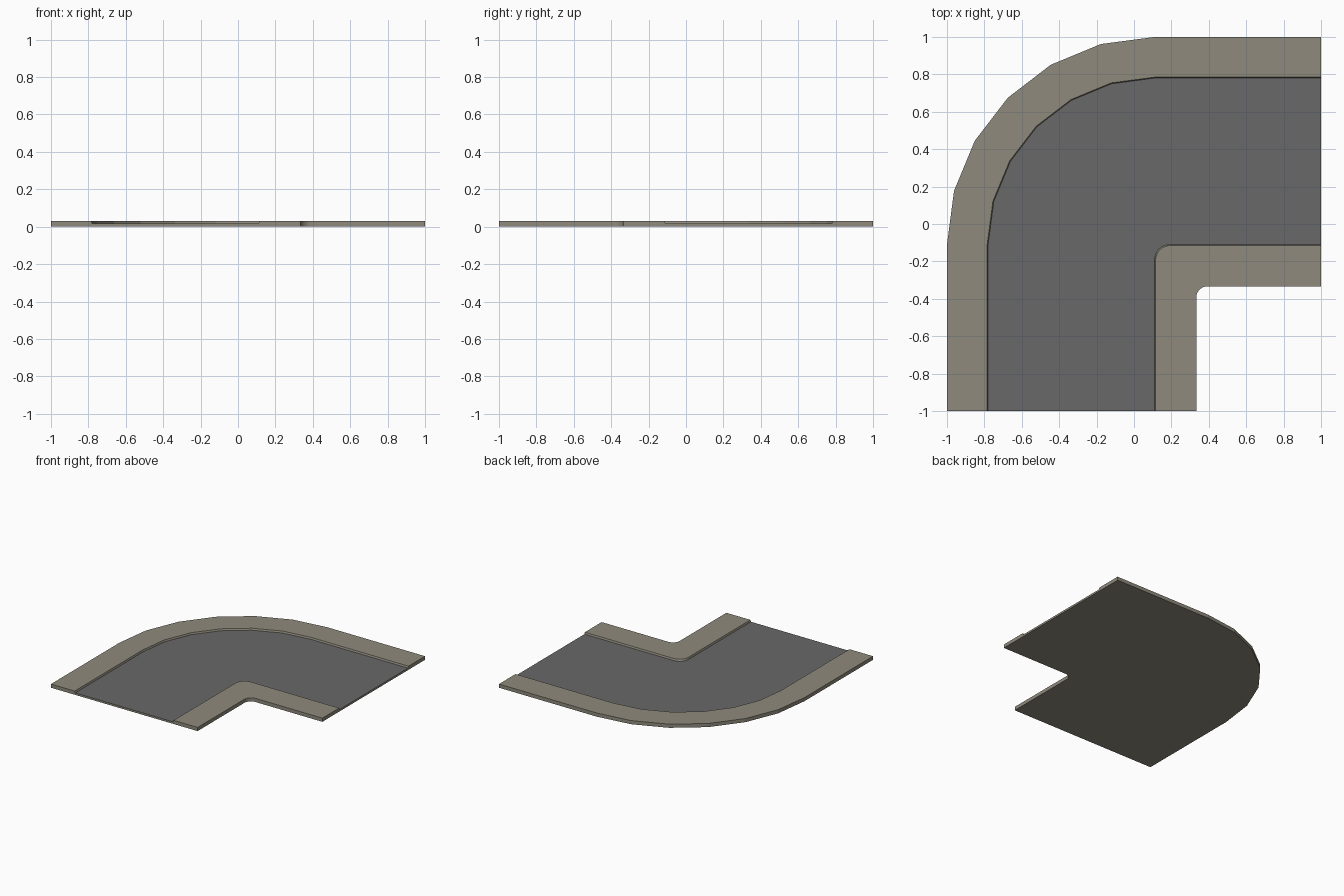
import bpy, bmesh, math

if "Cube" in bpy.data.objects:
    bpy.data.objects.remove(bpy.data.objects["Cube"])

H, ROAD_Z = 0.03, 0.016   # kerb top and road surface heights
SEG = 6                   # sides in each quarter bend


def material(name, rgb):
    m = bpy.data.materials.new(name)
    m.diffuse_color = (*rgb, 1)
    m.use_nodes = True
    m.node_tree.nodes["Principled BSDF"].inputs["Base Color"].default_value = m.diffuse_color
    return m


stone = material("kerb_stone", (0.275, 0.254, 0.205))
asphalt = material("asphalt_grey", (0.138, 0.138, 0.138))


def line(edge, r):
    """Run north along x=edge, bend right with radius r, run east along y=-edge."""
    c = edge + r
    arc = [(c - r * math.cos(a), -c + r * math.sin(a))
           for a in (math.pi / 2 * i / SEG for i in range(SEG + 1))]
    return [(edge, -1)] + arc + [(1, -edge)]


def sweep(name, profile, skip=(), road_edge=None):
    """Sweep a counter-clockwise profile of (edge, radius, z) round the corner.
    Profile edges in skip are left open where a neighbouring part meets."""
    bm = bmesh.new()
    rows = [[bm.verts.new((x, y, z)) for x, y in line(e, r)] for e, r, z in profile]
    n = len(rows)
    for i in range(n):
        if i in skip:
            continue
        a, b = rows[i], rows[(i + 1) % n]
        for s in range(len(a) - 1):
            f = bm.faces.new((b[s], a[s], a[s + 1], b[s + 1]))
            f.material_index = 1 if i == road_edge else 0
    bm.faces.new([r[0] for r in rows])
    bm.faces.new([r[-1] for r in reversed(rows)])
    me = bpy.data.meshes.new(name)
    bm.to_mesh(me)
    bm.free()
    me.materials.append(stone)
    me.materials.append(asphalt)
    ob = bpy.data.objects.new(name, me)
    bpy.context.collection.objects.link(ob)


# edge position and bend radius of the four main lines
OUT, ROAD_L = (-1, 1.11), (-0.78, 0.89)
ROAD_R, INN = (0.11, 0.08), (0.333, 0.06)

# outer kerb, with slightly sloping inner wall
sweep("outer_kerb", [(*OUT, 0), (*ROAD_L, 0), (*ROAD_L, ROAD_Z),
                     (-0.785, 0.895, H), (*OUT, H)], skip=(1,))
# road bed: asphalt on top, stone underneath
sweep("road_bed", [(*ROAD_L, 0), (*ROAD_R, 0), (*ROAD_R, ROAD_Z),
                   (*ROAD_L, ROAD_Z)], skip=(1, 3), road_edge=2)
# inner kerb round the tight corner
sweep("inner_kerb", [(*ROAD_R, 0), (*INN, 0), (*INN, H),
                     (0.115, 0.08, H), (*ROAD_R, ROAD_Z)], skip=(4,))
